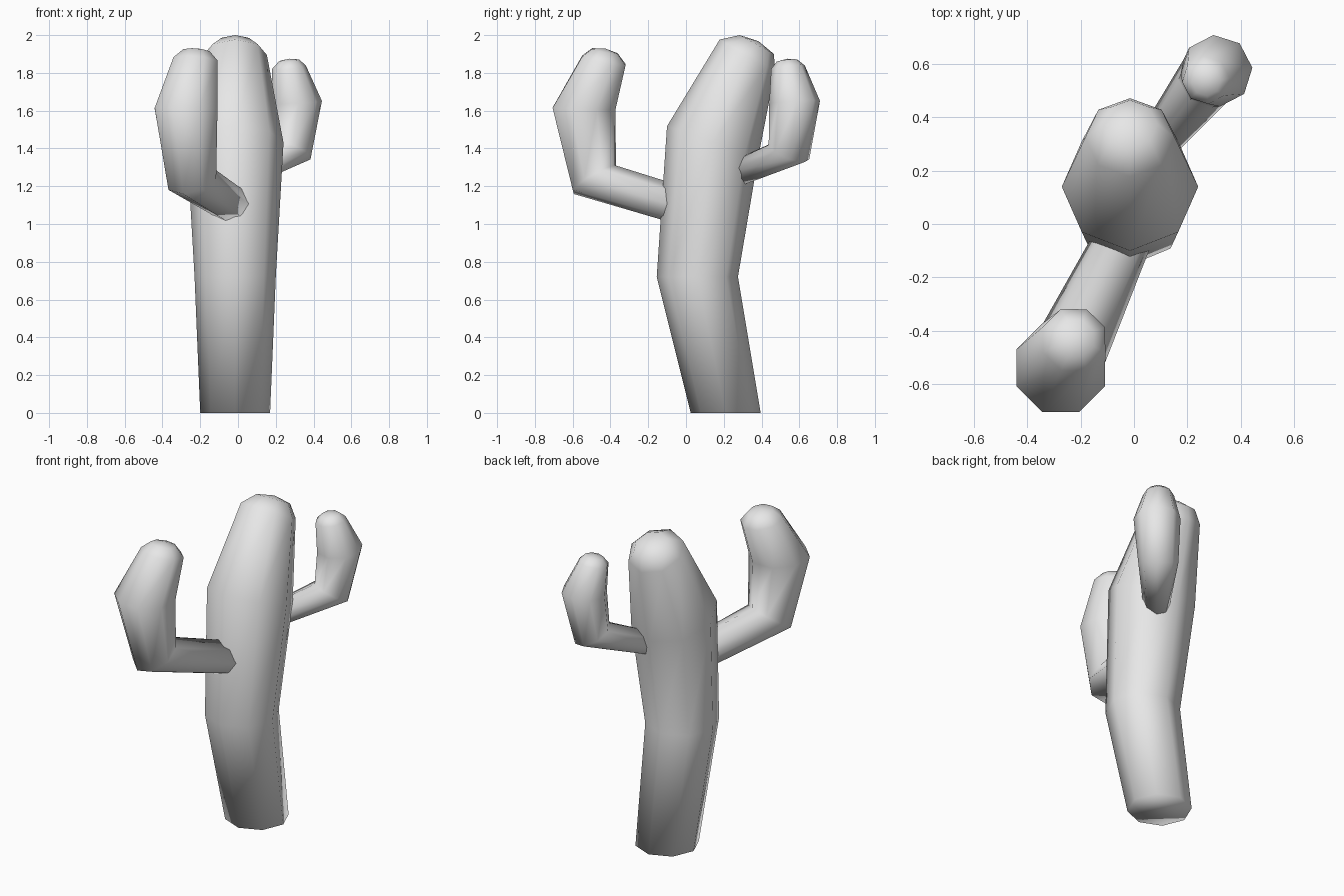
import bpy
import bmesh
from math import sin, cos, tau, radians
from mathutils import Vector

cube = bpy.data.objects.get("Cube")
if cube:
    bpy.data.objects.remove(cube, do_unlink=True)

SIDES = 8
grey = bpy.data.materials.new("plain grey")
grey.use_nodes = True
colour = (0.8, 0.8, 0.8, 1)
grey.diffuse_color = colour
grey.node_tree.nodes["Principled BSDF"].inputs["Base Color"].default_value = colour


def bent_tube(name, heading, rings, tip):
    """Closed tube; each ring is (centre, radius, tilt in degrees towards heading)."""
    out = Vector((cos(radians(heading)), sin(radians(heading)), 0))
    up = Vector((0, 0, 1))
    side = up.cross(out)
    bm = bmesh.new()
    loops = []
    for centre, radius, tilt in rings:
        u = out * cos(radians(tilt)) + up * sin(radians(tilt))
        loops.append([bm.verts.new(Vector(centre) + radius * (u * cos(tau * i / SIDES) + side * sin(tau * i / SIDES)))
                      for i in range(SIDES)])
    for low, high in zip(loops, loops[1:]):
        for i in range(SIDES):
            j = (i + 1) % SIDES
            bm.faces.new((low[i], low[j], high[j], high[i]))
    # flat base and shallow pointed cap
    bm.faces.new(loops[0][::-1])
    apex = bm.verts.new(tip)
    for i in range(SIDES):
        bm.faces.new((loops[-1][i], loops[-1][(i + 1) % SIDES], apex))
    bmesh.ops.recalc_face_normals(bm, faces=bm.faces)
    for face in bm.faces:
        face.smooth = True
    mesh = bpy.data.meshes.new(name)
    bm.to_mesh(mesh)
    bm.free()
    mesh.materials.append(grey)
    obj = bpy.data.objects.new(name, mesh)
    bpy.context.collection.objects.link(obj)


# Main stem, leaning forward then back
bent_tube("trunk", -90, [
    ((-0.015, 0.21, 0), 0.185, 0),
    ((-0.015, 0.06, 0.72), 0.215, 0),
    ((-0.015, 0.14, 1.43), 0.256, 20),
    ((-0.015, 0.325, 1.895), 0.168, 29),
    ((-0.015, 0.375, 1.95), 0.103, 29),
], (-0.015, 0.385, 1.967))

# Large arm at the front
bent_tube("front_arm", -112.5, [
    ((0, 0.03, 1.08), 0.1, -75),
    ((-0.245, -0.485, 1.235), 0.14, -33),
    ((-0.275, -0.54, 1.61), 0.18, 2),
    ((-0.225, -0.435, 1.865), 0.127, 12),
    ((-0.22, -0.43, 1.915), 0.075, 12),
], (-0.22, -0.43, 1.93))

# Small arm at the back
bent_tube("back_arm", 50, [
    ((0.06, 0.27, 1.27), 0.072, -73),
    ((0.275, 0.545, 1.38), 0.115, -28),
    ((0.31, 0.575, 1.645), 0.135, 4),
    ((0.27, 0.54, 1.83), 0.09, 8),
    ((0.27, 0.535, 1.865), 0.055, 8),
], (0.27, 0.535, 1.875))
